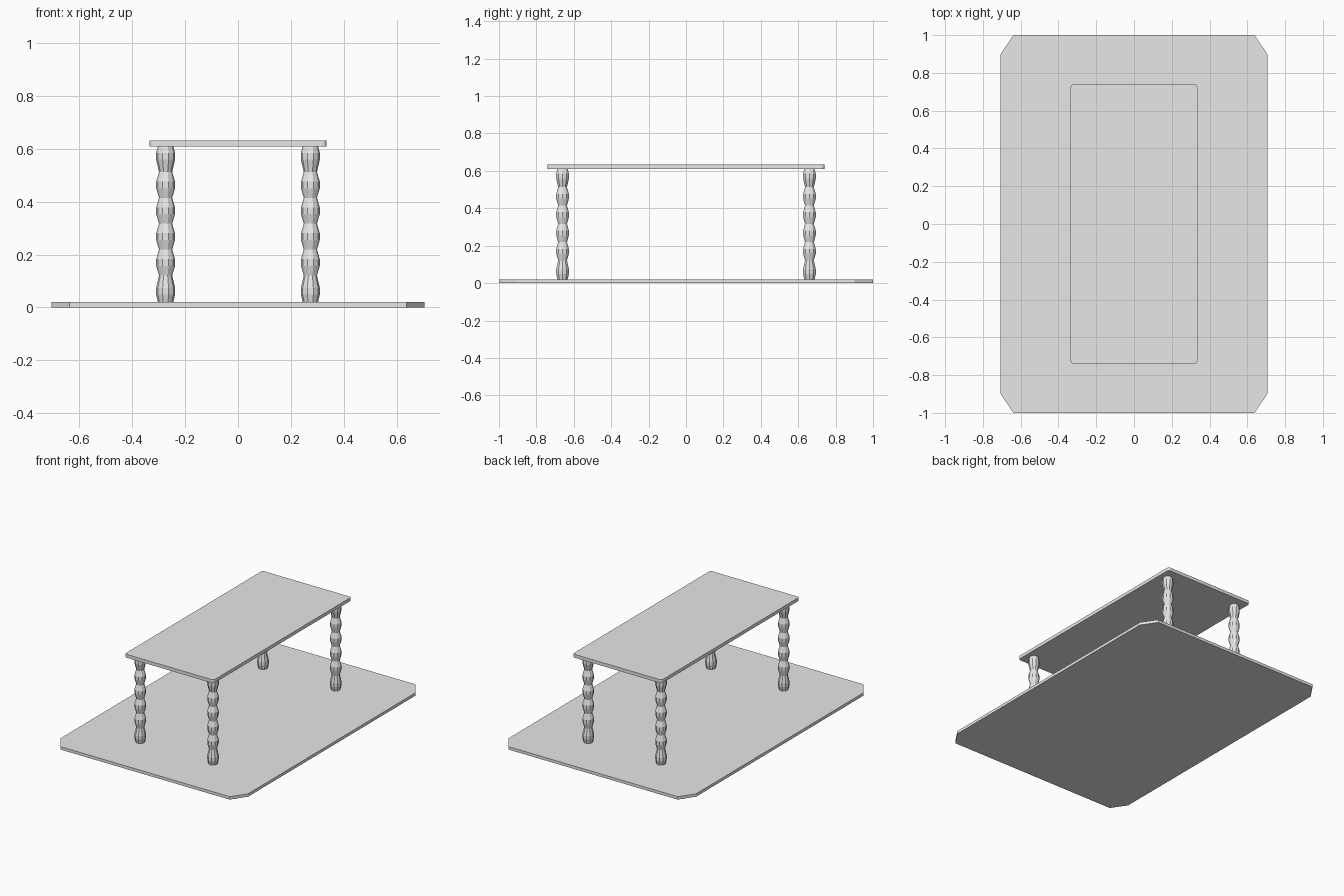
import bpy, math

if "Cube" in bpy.data.objects:
    bpy.data.objects.remove(bpy.data.objects["Cube"])

grey = bpy.data.materials.new("plain_grey")
grey.diffuse_color = (0.8, 0.8, 0.8, 1)
grey.use_nodes = True
grey.node_tree.nodes["Principled BSDF"].inputs["Base Color"].default_value = grey.diffuse_color


def make_object(name, verts, faces):
    mesh = bpy.data.meshes.new(name)
    mesh.from_pydata(verts, [], faces)
    mesh.materials.append(grey)
    obj = bpy.data.objects.new(name, mesh)
    bpy.context.collection.objects.link(obj)
    return obj


def loft(name, rings):
    """Skin a stack of equal-sized rings and cap both ends."""
    n = len(rings[0])
    faces = [tuple(reversed(range(n)))]
    for k in range(len(rings) - 1):
        a, b = k * n, (k + 1) * n
        faces += [(a + i, a + (i + 1) % n, b + (i + 1) % n, b + i) for i in range(n)]
    last = (len(rings) - 1) * n
    faces.append(tuple(range(last, last + n)))
    return make_object(name, [v for ring in rings for v in ring], faces)


def slab(name, outline, z0, z1):
    return loft(name, [[(x, y, z) for x, y in outline] for z in (z0, z1)])


def corner_outline(hx, hy, cx, cy, steps):
    """Rectangle with cut (steps=1) or rounded corners, anticlockwise."""
    pts = []
    for q, (sx, sy) in enumerate([(1, 1), (-1, 1), (-1, -1), (1, -1)]):
        for s in range(steps + 1):
            a = math.pi / 2 * (q + s / steps)
            pts.append((sx * (hx - cx) + cx * math.cos(a),
                        sy * (hy - cy) + cy * math.sin(a)))
    return pts


# Base board with cut corners, and raised top with slightly rounded corners
slab("base_board", corner_outline(0.706, 1.0, 0.068, 0.10, 1), 0.0, 0.02)
slab("table_top", corner_outline(0.335, 0.74, 0.015, 0.015, 4), 0.61, 0.633)

# Turned legs: six beads separated by narrow waists, (height, radius)
profile = [(0.02, 0.029), (0.05, 0.036), (0.074, 0.036), (0.121, 0.025)]
for i in range(4):
    z = 0.17 + 0.098 * i
    profile += [(z - 0.013, 0.0355), (z + 0.013, 0.0355), (z + 0.049, 0.025)]
profile += [(0.56, 0.036), (0.585, 0.036), (0.61, 0.029)]
SIDES = 10
for end, y in (("front", -0.66), ("back", 0.66)):
    for side, x in (("left", -0.274), ("right", 0.274)):
        rings = [[(r * math.cos(2 * math.pi * k / SIDES),
                   r * math.sin(2 * math.pi * k / SIDES), z)
                  for k in range(SIDES)] for z, r in profile]
        leg = loft(f"{end}_{side}_leg", rings)
        leg.location = (x, y, 0)
